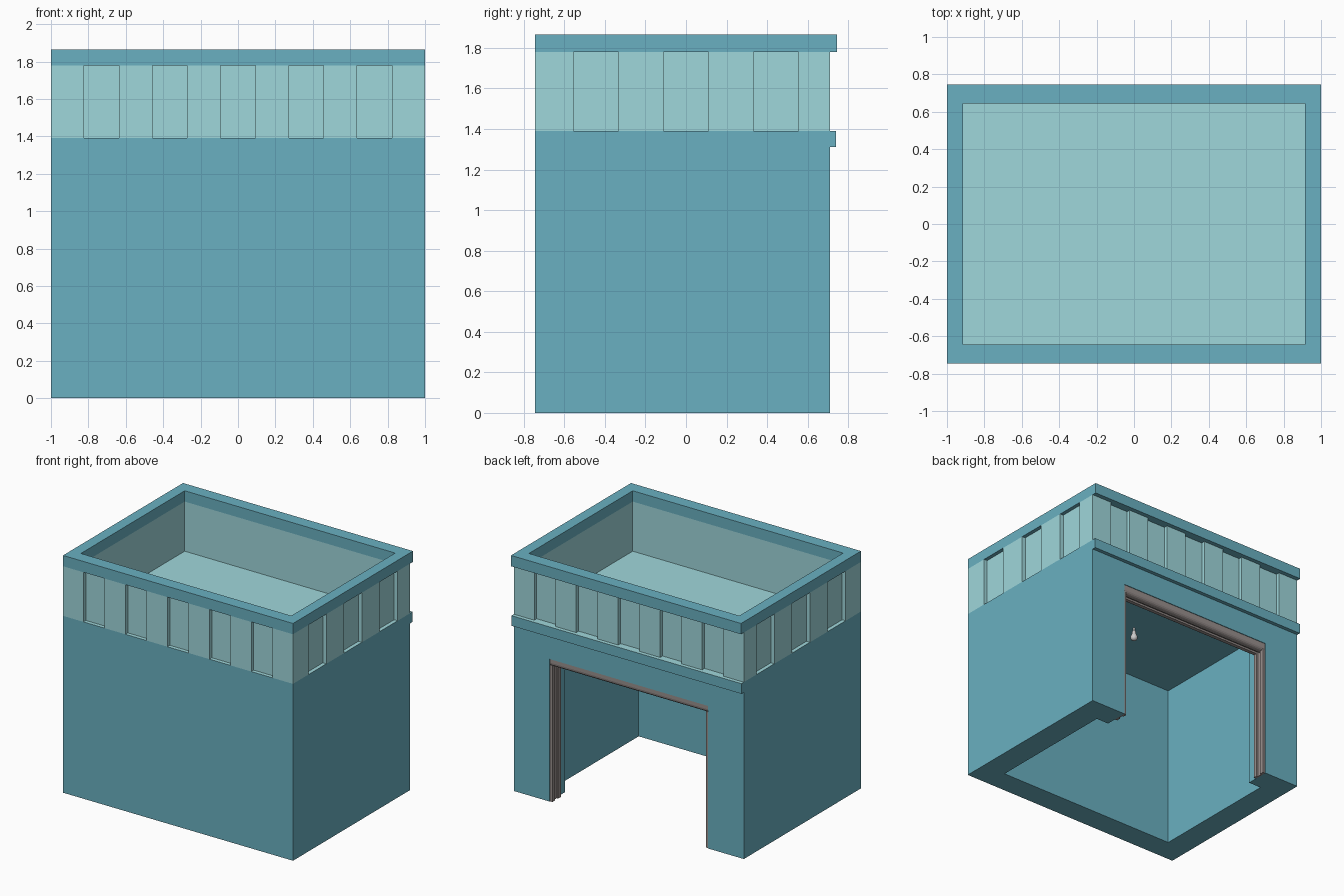
import bpy, bmesh, math
from mathutils import Vector, Matrix

if "Cube" in bpy.data.objects:
    bpy.data.objects.remove(bpy.data.objects["Cube"])


def material(name, rgb):
    m = bpy.data.materials.new(name)
    m.diffuse_color = (*rgb, 1)
    m.use_nodes = True
    m.node_tree.nodes["Principled BSDF"].inputs["Base Color"].default_value = m.diffuse_color
    return m


TEAL = material("teal_wall", (0.144, 0.434, 0.533))
PALE = material("pale_teal", (0.347, 0.679, 0.708))
METAL = material("frame_grey", (0.32, 0.28, 0.27))
LAMP = material("lamp_white", (0.8, 0.8, 0.78))


def finish(name, bm, *mats):
    bmesh.ops.recalc_face_normals(bm, faces=bm.faces)
    me = bpy.data.meshes.new(name)
    bm.to_mesh(me)
    bm.free()
    ob = bpy.data.objects.new(name, me)
    bpy.context.collection.objects.link(ob)
    for m in mats:
        me.materials.append(m)
    return ob


def box(name, x0, x1, y0, y1, z0, z1, *mats):
    bm = bmesh.new()
    size = Vector((x1 - x0, y1 - y0, z1 - z0))
    centre = Vector((x0 + x1, y0 + y1, z0 + z1)) / 2
    bmesh.ops.create_cube(bm, size=1, matrix=Matrix.Translation(centre) @ Matrix.Diagonal((*size, 1)))
    return finish(name, bm, *mats)


def prism(name, points, direction, *mats):
    bm = bmesh.new()
    face = bm.faces.new([bm.verts.new(p) for p in points])
    new = bmesh.ops.extrude_face_region(bm, geom=[face])["geom"]
    bmesh.ops.translate(bm, vec=direction, verts=[v for v in new if isinstance(v, bmesh.types.BMVert)])
    return finish(name, bm, *mats)


def ring(name, outer, inner, z0, z1, mat):
    # closed wall between two plan outlines
    bm = bmesh.new()
    edges = []
    for loop in (outer, inner):
        vs = [bm.verts.new((x, y, z0)) for x, y in loop]
        edges += [bm.edges.new((vs[i - 1], vs[i])) for i in range(len(vs))]
    bmesh.ops.triangle_fill(bm, use_beauty=True, edges=edges)
    new = bmesh.ops.extrude_face_region(bm, geom=bm.faces[:], use_keep_orig=True)["geom"]
    bmesh.ops.translate(bm, vec=(0, 0, z1 - z0), verts=[v for v in new if isinstance(v, bmesh.types.BMVert)])
    return finish(name, bm, mat)


def rect(x0, x1, y0, y1):
    return [(x0, y0), (x1, y0), (x1, y1), (x0, y1)]


def cut(ob, cutter):
    mod = ob.modifiers.new("cut", "BOOLEAN")
    mod.operation, mod.solver, mod.object = "DIFFERENCE", "EXACT", cutter
    bpy.context.view_layer.objects.active = ob
    bpy.ops.object.modifier_apply(modifier=mod.name)
    bpy.data.objects.remove(cutter)


# hollow building with the ledge over the doorway in its side profile
side = [(-.745, 0), (.71, 0), (.71, 1.31), (.74, 1.31), (.74, 1.39), (-.745, 1.39)]
body = prism("building_walls", [(-1, y, z) for y, z in side], (2, 0, 0), TEAL, PALE)
cut(body, box("room_cutter", -.8, .8, -.555, .52, -.2, 1.31, TEAL))
cut(body, box("door_cutter", -.69, .69, .4, .9, -.2, 1.12, TEAL))
for p in body.data.polygons:
    p.material_index = int(p.normal.z > .9 and p.center.z > 1.35)  # pale roof deck

# parapet with recessed panels on all four sides
DEPTH = .03


def notched(a, b, centres, width):
    # one side of the plan, from corner a to b, with recesses turned inward
    a, b = Vector(a), Vector(b)
    d = (b - a).normalized()
    n = Vector((-d.y, d.x)) * DEPTH
    pts = [a]
    for c in centres:
        p, q = a + d * (c - width / 2), a + d * (c + width / 2)
        pts += [p, p + n, q + n, q]
    return pts


long_c = [1 + i * .365 for i in range(-2, 3)]
corners = rect(-1, 1, -.745, .71)
outline = []
for i in range(4):
    if i % 2 == 0:
        spots, w = long_c, .185
    else:
        mid = .745 if i == 1 else .71
        spots, w = [mid + k * .443 for k in (-1, 0, 1)], .222
    outline += notched(corners[i], corners[(i + 1) % 4], spots, w)
inner = rect(-.915, .915, -.645, .645)
ring("parapet_panels", outline, inner, 1.39, 1.78, PALE)
ring("parapet_cap", rect(-1, 1, -.745, .745), inner, 1.78, 1.865, TEAL)

# door header: rounded housing lying under the lintel
header = [(.60, 1.12), (.705, 1.12)]
header += [(.675 + .03 * math.cos(t), 1.09 + .03 * math.sin(t))
           for t in [-math.pi / 2 * k / 4 for k in range(5)]]
header += [(.655, 1.06), (.655, 1.075), (.63, 1.075), (.63, 1.06), (.60, 1.06)]
prism("door_header", [(-.69, y, z) for y, z in header], (1.38, 0, 0), METAL)

# door side rails: channel profile, mirrored
rail = [(.69, .705), (.668, .705), (.668, .672), (.68, .672), (.68, .633),
        (.668, .633), (.668, .60), (.69, .60)]
rails = prism("door_rails", [(x, y, 0) for x, y in rail], (0, 0, 1.07), METAL)
rails.modifiers.new("mirror", "MIRROR")

# hanging lamp bulb in the middle of the ceiling
bm = bmesh.new()
prof = [(0, 1.31), (.008, 1.31), (.008, 1.285), (.014, 1.28), (.015, 1.262), (.024, 1.245),
        (.028, 1.23), (.024, 1.215), (.013, 1.206), (0, 1.203)]
vs = [bm.verts.new((r, 0, z)) for r, z in prof]
es = [bm.edges.new(e) for e in zip(vs, vs[1:])]
bmesh.ops.spin(bm, geom=vs + es, cent=(0, 0, 0), axis=(0, 0, 1), angle=math.tau, steps=16)
bmesh.ops.remove_doubles(bm, verts=bm.verts, dist=1e-5)
lamp = finish("ceiling_lamp", bm, LAMP)
bpy.ops.object.select_all(action="DESELECT")
lamp.select_set(True)
bpy.context.view_layer.objects.active = lamp
bpy.ops.object.shade_smooth_by_angle(angle=math.radians(50))
